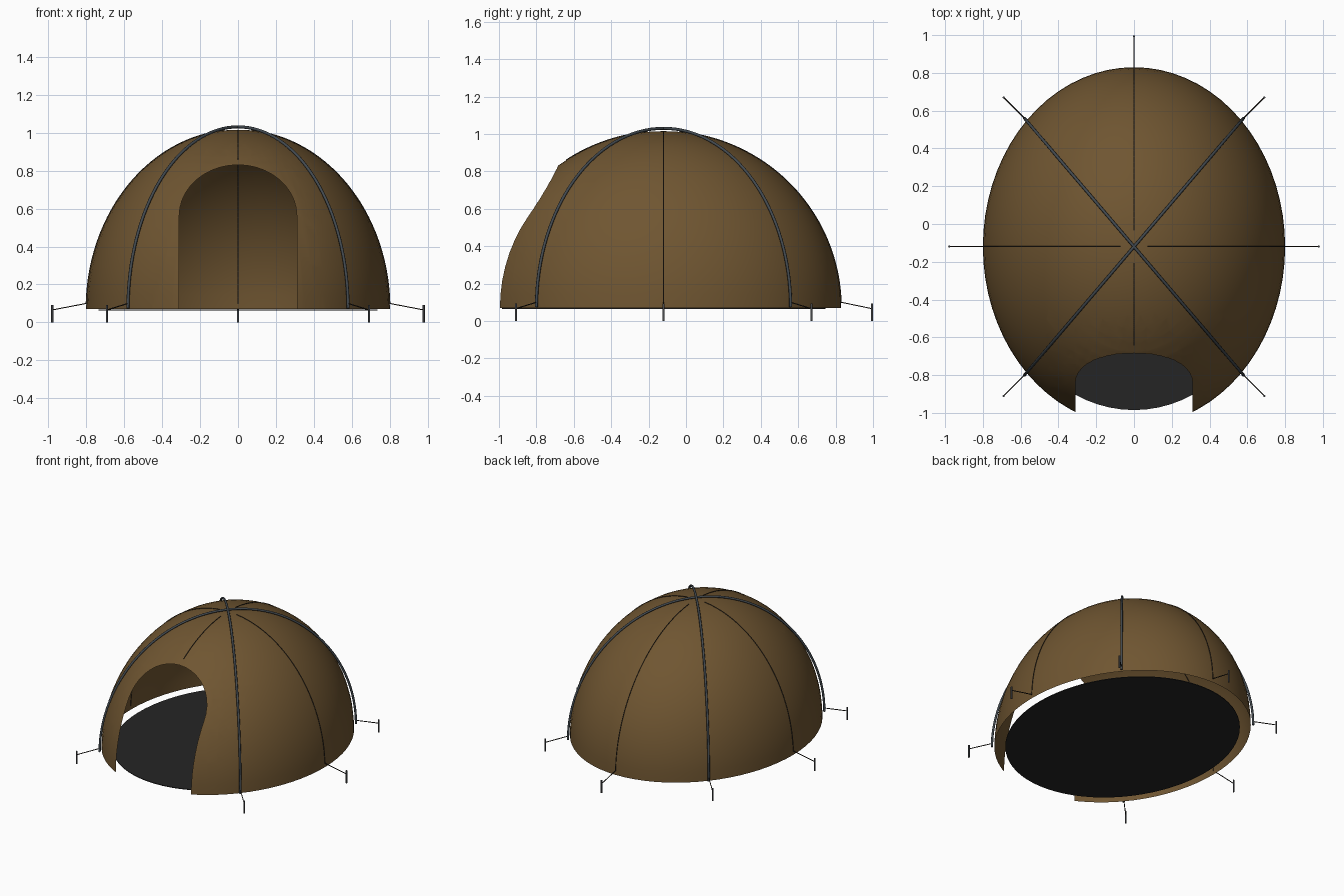
import bpy, bmesh, math
from mathutils import Vector

if "Cube" in bpy.data.objects:
    bpy.data.objects.remove(bpy.data.objects["Cube"])

CY, Z0 = -0.12, 0.07             # dome centre and base height
RX, RY, RZ = 0.80, 0.95, 0.945   # dome radii


def material(name, c):
    m = bpy.data.materials.new(name)
    m.diffuse_color = (*c, 1)
    m.use_nodes = True
    m.node_tree.nodes["Principled BSDF"].inputs["Base Color"].default_value = m.diffuse_color
    return m


CANVAS = material("brown canvas", (0.16, 0.092, 0.031))
FLOOR = material("dark groundsheet", (0.018, 0.018, 0.018))
POLE = material("blue grey pole", (0.055, 0.068, 0.08))
CORD = material("dark cord", (0.018, 0.014, 0.01))
PEG = material("grey peg", (0.07, 0.073, 0.08))


def finish(bm, name, mat):
    me = bpy.data.meshes.new(name)
    bm.to_mesh(me)
    bm.free()
    ob = bpy.data.objects.new(name, me)
    bpy.context.collection.objects.link(ob)
    me.materials.append(mat)
    me.shade_smooth()
    return ob


def tube(name, pts, r, mat, res=2):
    cu = bpy.data.curves.new(name, 'CURVE')
    cu.dimensions = '3D'
    cu.bevel_depth = r
    cu.bevel_resolution = res
    cu.use_fill_caps = True
    sp = cu.splines.new('POLY')
    sp.points.add(len(pts) - 1)
    for p, co in zip(sp.points, pts):
        p.co = (*co, 1)
    ob = bpy.data.objects.new(name, cu)
    bpy.context.collection.objects.link(ob)
    cu.materials.append(mat)
    return ob


# canvas dome: upper half of an ellipsoid
bm = bmesh.new()
N, M = 72, 20
rings = []
for j in range(M):
    e = math.pi / 2 * j / M
    rings.append([bm.verts.new((RX * math.cos(e) * math.cos(2 * math.pi * i / N),
                                CY + RY * math.cos(e) * math.sin(2 * math.pi * i / N),
                                Z0 + RZ * math.sin(e))) for i in range(N)])
top = bm.verts.new((0, CY, Z0 + RZ))
for a, b in zip(rings, rings[1:]):
    for i in range(N):
        k = (i + 1) % N
        bm.faces.new((a[i], a[k], b[k], b[i]))
for i in range(N):
    bm.faces.new((rings[-1][i], rings[-1][(i + 1) % N], top))

# arched doorway: slice the front along each edge of the arch, delete the inside
W, SPRING, RISE = 0.31, 0.56, 0.27
arch = [(W, 0.0)] + [(W * math.cos(math.pi * i / 20), SPRING + RISE * math.sin(math.pi * i / 20))
                     for i in range(21)] + [(-W, 0.0)]
edges = []
for (x1, z1), (x2, z2) in zip(arch, arch[1:]):
    edges.append((Vector((x1, 0, z1)), Vector((z2 - z1, 0, x1 - x2)).normalized()))
for co, no in edges:
    fs = [f for f in bm.faces
          if f.calc_center_median().y < -0.5 and abs(f.calc_center_median().x) < 0.45]
    geom = set(fs)
    for f in fs:
        geom.update(f.edges)
        geom.update(f.verts)
    bmesh.ops.bisect_plane(bm, geom=list(geom), plane_co=co, plane_no=no, dist=1e-5)
inside = [f for f in bm.faces if f.calc_center_median().y < -0.5 and
          all((f.calc_center_median() - co).dot(no) < 0 for co, no in edges)]
bmesh.ops.delete(bm, geom=inside, context='FACES')
bmesh.ops.recalc_face_normals(bm, faces=bm.faces)
if sum(f.normal.z for f in bm.faces) < 0:
    bmesh.ops.reverse_faces(bm, faces=bm.faces)
finish(bm, "canvas_dome", CANVAS)

# thin oval groundsheet
bm = bmesh.new()
bmesh.ops.create_cone(bm, cap_ends=True, segments=72, radius1=1, radius2=1, depth=1)
for v in bm.verts:
    v.co = (v.co.x * 0.735, CY + v.co.y * 0.865, 0.066 + v.co.z * 0.005)
floor = finish(bm, "groundsheet", FLOOR)
floor.data.shade_flat()


def meridian(dx, dy, rz, a0, a1, n=40):
    pts = []
    for i in range(n + 1):
        t = a0 + (a1 - a0) * i / n
        pts.append((dx * math.cos(t), CY + dy * math.cos(t), Z0 + rz * math.sin(t)))
    return pts


# two crossing poles
for s, side in ((1, "a"), (-1, "b")):
    tube("bent_pole_" + side, meridian(s * 0.58, 0.68, 0.96, 0.005, math.pi - 0.005, 64), 0.008, POLE)

# panel seams
for name, ux, uy, low in (("right", 1, 0, 0.03), ("left", -1, 0, 0.03),
                          ("back", 0, 1, 0.03), ("front", 0, -1, 0.99)):
    tube("seam_" + name, meridian(ux * RX, uy * RY, RZ, low, math.pi / 2 - 0.09), 0.003, CORD, 1)

# guy ropes and pegs
anchors = [((s * 0.58, CY + t * 0.68), (s * 0.69, CY + t * 0.79)) for s in (1, -1) for t in (1, -1)]
anchors += [((s * RX, CY), (s * 0.978, CY)) for s in (1, -1)]
anchors += [((0, CY + RY), (0, 0.994))]
for i, ((ax, ay), (px, py)) in enumerate(anchors):
    tube(f"guy_rope_{i}", [(ax, ay, 0.1), (px, py, 0.066)], 0.003, CORD, 1)
    tube(f"peg_{i}", [(px, py, 0.0), (px, py, 0.093)], 0.006, PEG, 1)
